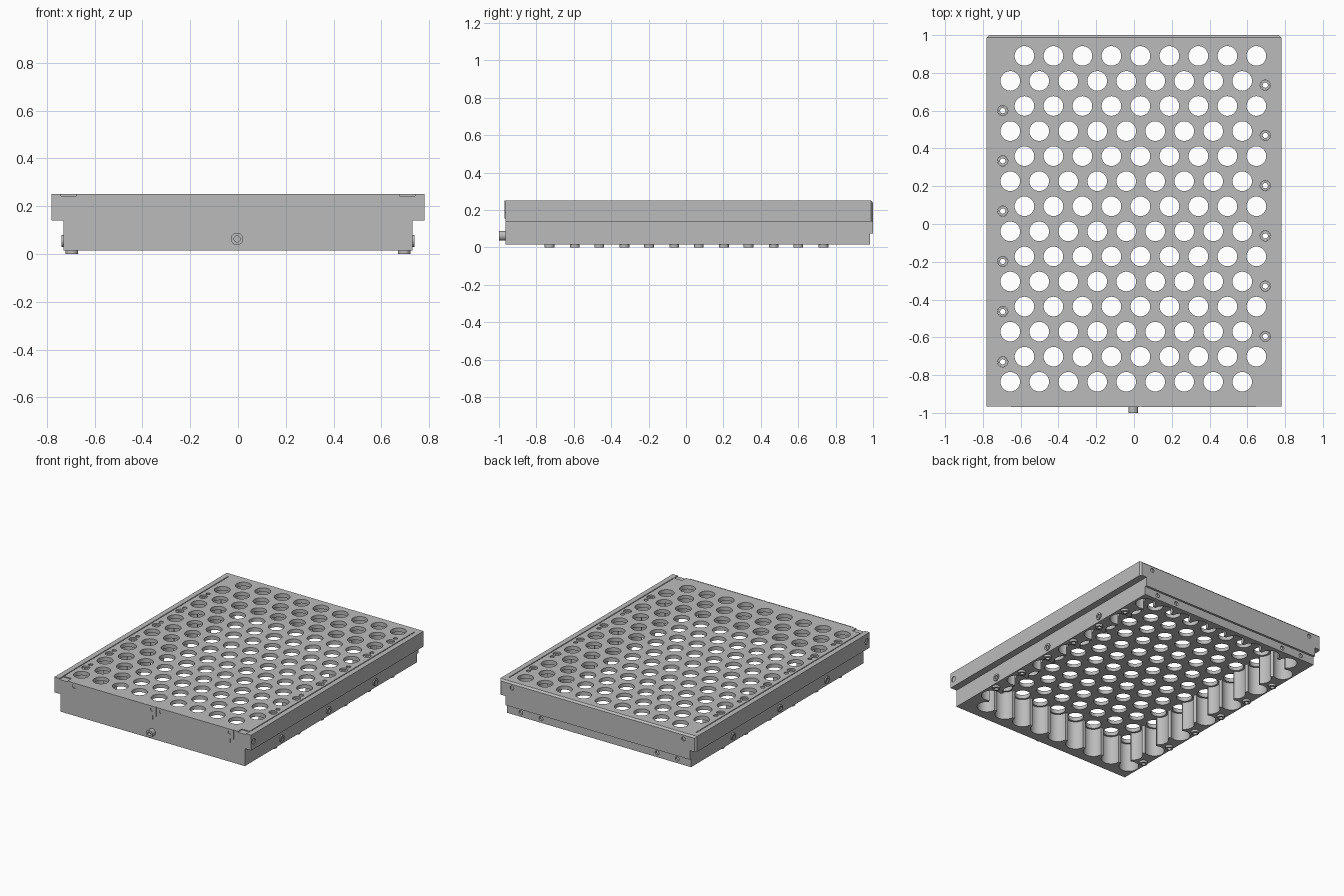
import bpy, bmesh, math
from mathutils import Matrix, Vector

if "Cube" in bpy.data.objects:
    bpy.data.objects.remove(bpy.data.objects["Cube"])

metal = bpy.data.materials.new("brushed_grey")
metal.use_nodes = True
GREY = (0.5, 0.5, 0.5, 1)
metal.diffuse_color = GREY
metal.node_tree.nodes["Principled BSDF"].inputs["Base Color"].default_value = GREY


def finish(name, bm):
    bmesh.ops.recalc_face_normals(bm, faces=bm.faces)
    mesh = bpy.data.meshes.new(name)
    bm.to_mesh(mesh)
    bm.free()
    ob = bpy.data.objects.new(name, mesh)
    bpy.context.collection.objects.link(ob)
    mesh.materials.append(metal)
    return ob


def activate(ob):
    bpy.ops.object.select_all(action='DESELECT')
    ob.select_set(True)
    bpy.context.view_layer.objects.active = ob


def smooth(ob):
    activate(ob)
    bpy.ops.object.shade_smooth_by_angle(angle=math.radians(30))


def prism(name, points, direction):
    """Extrude a closed outline along a direction."""
    bm = bmesh.new()
    face = bm.faces.new([bm.verts.new(p) for p in points])
    new = bmesh.ops.extrude_face_region(bm, geom=[face])["geom"]
    verts = [v for v in new if isinstance(v, bmesh.types.BMVert)]
    bmesh.ops.translate(bm, vec=direction, verts=verts)
    return finish(name, bm)


def add_box(bm, lo, hi):
    lo, hi = Vector(lo), Vector(hi)
    size = hi - lo
    m = Matrix.Translation((lo + hi) / 2) @ Matrix.Diagonal((*size, 1))
    return bmesh.ops.create_cube(bm, size=1, matrix=m)["verts"]


def add_rod(bm, start, end, radius, sides=32):
    start, end = Vector(start), Vector(end)
    d = end - start
    m = Matrix.Translation((start + end) / 2) @ d.to_track_quat('Z', 'Y').to_matrix().to_4x4()
    bmesh.ops.create_cone(bm, cap_ends=True, segments=sides, radius1=radius,
                          radius2=radius, depth=d.length, matrix=m)


def cut(ob, cutter):
    mod = ob.modifiers.new("cut", 'BOOLEAN')
    mod.operation, mod.solver, mod.object = 'DIFFERENCE', 'EXACT', cutter
    activate(ob)
    bpy.ops.object.modifier_apply(modifier=mod.name)
    bpy.data.objects.remove(cutter)


def tube(name, start, end, outer, inner, sides=24):
    """Hollow sleeve between two points."""
    start, end = Vector(start), Vector(end)
    d = end - start
    bm = bmesh.new()
    ring = [bm.verts.new(p) for p in ((inner, 0, 0), (outer, 0, 0),
                                      (outer, 0, d.length), (inner, 0, d.length))]
    edges = [bm.edges.new((ring[i], ring[(i + 1) % 4])) for i in range(4)]
    bmesh.ops.spin(bm, geom=ring + edges, axis=(0, 0, 1), cent=(0, 0, 0),
                   angle=2 * math.pi, steps=sides)
    bmesh.ops.remove_doubles(bm, verts=bm.verts, dist=0.0001)
    bm.transform(Matrix.Translation(start) @ d.to_track_quat('Z', 'Y').to_matrix().to_4x4())
    ob = finish(name, bm)
    smooth(ob)
    return ob


# Staggered hole grid
ROWS, COLS, PITCH, ROW_STEP = 14, 9, 0.1535, 0.1327
rows = []
for r in range(ROWS):
    x0 = -0.58 if r % 2 == 0 else -0.655
    rows.append([(x0 + c * PITCH, 0.89 - r * ROW_STEP) for c in range(COLS)])
holes = [h for row in rows for h in row]
screws = [(-0.695, 0.6 - i * 0.266) for i in range(6)]
screws += [(0.695, 0.735 - i * 0.266) for i in range(6)]


# Stepped tray body
def stepped(half_top, half_low, y, low):
    return [(-half_low, y, low), (half_low, y, low), (half_low, y, 0.14),
            (half_top, y, 0.14), (half_top, y, 0.25), (-half_top, y, 0.25),
            (-half_top, y, 0.14), (-half_low, y, 0.14)]


body = prism("tray_body", stepped(0.78, 0.73, -0.965, 0.015), (0, 1.95, 0))

# Open underside with scalloped border
outline = [row[0] for row in rows] + [row[-1] for row in reversed(rows)]
cut(body, prism("pocket_cutter", [(x, y, -0.05) for x, y in outline], (0, 0, 0.274)))
bm = bmesh.new()
for x, y in holes:
    add_rod(bm, (x, y, -0.04), (x, y, 0.222), 0.066)
cut(body, finish("scallop_cutter", bm))

# Through holes, screw bores and dimples
bm = bmesh.new()
for x, y in holes:
    add_rod(bm, (x, y, 0.1), (x, y, 0.3), 0.052, 40)
for x, y in screws:
    add_rod(bm, (x, y, -0.1), (x, y, 0.3), 0.027)
    add_rod(bm, (x, y + 0.055, 0.243), (x, y + 0.055, 0.3), 0.015, 20)
for s in (-1, 1):
    add_rod(bm, (s * 0.774, -0.935, 0.195), (s * 0.9, -0.935, 0.195), 0.02, 24)
    for x in (0.46, 0.62):
        add_rod(bm, (s * x, 0.972, 0.045), (s * x, 1.1, 0.045), 0.015, 20)
cut(body, finish("hole_cutter", bm))

# Edge grooves and lowered front corners
bm = bmesh.new()
for s in (-1, 1):
    add_box(bm, (min(s * 0.737, s * 0.743), -0.915, 0.243),
            (max(s * 0.737, s * 0.743), 0.945, 0.3))
    add_box(bm, (min(s * 0.675, s * 0.74), -1.1, 0.243),
            (max(s * 0.675, s * 0.74), -0.92, 0.3))
cut(body, finish("groove_cutter", bm))
smooth(body)

# Back plate with chamfered ends and fixing holes
back = prism("back_plate", stepped(0.78, 0.73, 0.985, 0.075), (0, 0.015, 0))
bm = bmesh.new()
bm.from_mesh(back.data)
corner = [e for e in bm.edges if all(abs(v.co.x) > 0.77 and v.co.y > 0.99 for v in e.verts)]
bmesh.ops.bevel(bm, geom=corner, offset=0.012, segments=1, affect='EDGES')
bm.to_mesh(back.data)
bm.free()
bm = bmesh.new()
for s in (-1, 1):
    add_rod(bm, (s * 0.68, 0.99, 0.21), (s * 0.68, 1.1, 0.21), 0.015, 20)
cut(back, finish("back_hole_cutter", bm))
smooth(back)

# Front label panels with rounded lower corners
for side, x0, x1 in (("right", -0.65, 0.03), ("left", 0.04, 0.645)):
    bm = bmesh.new()
    add_box(bm, (x0, -0.97, 0.155), (x1, -0.964, 0.251))
    low = [e for e in bm.edges if all(v.co.z < 0.16 for v in e.verts)
           and abs(e.verts[0].co.x - e.verts[1].co.x) < 0.001]
    bmesh.ops.bevel(bm, geom=low, offset=0.03, segments=6, affect='EDGES')
    panel = finish(side + "_front_panel", bm)
    bm = bmesh.new()
    for x in (x0 + 0.031, x1 - 0.03):
        add_rod(bm, (x, -1.1, 0.228), (x, -0.966, 0.228), 0.015, 20)
    cut(panel, finish("panel_hole_cutter", bm))
    smooth(panel)

# Hollow standoffs that end in feet
for i, (x, y) in enumerate(screws):
    tube(f"standoff_{i}", (x, y, 0), (x, y, 0.24), 0.0265, 0.014)

# Side screws and front spigot
for s in (-1, 1):
    for i, y in enumerate((-0.55, -0.02, 0.51)):
        name = "left" if s > 0 else "right"
        tube(f"{name}_side_screw_{i}", (s * 0.72, y, 0.055), (s * 0.738, y, 0.055), 0.025, 0.013)
tube("front_spigot", (-0.004, -0.955, 0.063), (-0.004, -1.0, 0.063), 0.026, 0.013)
